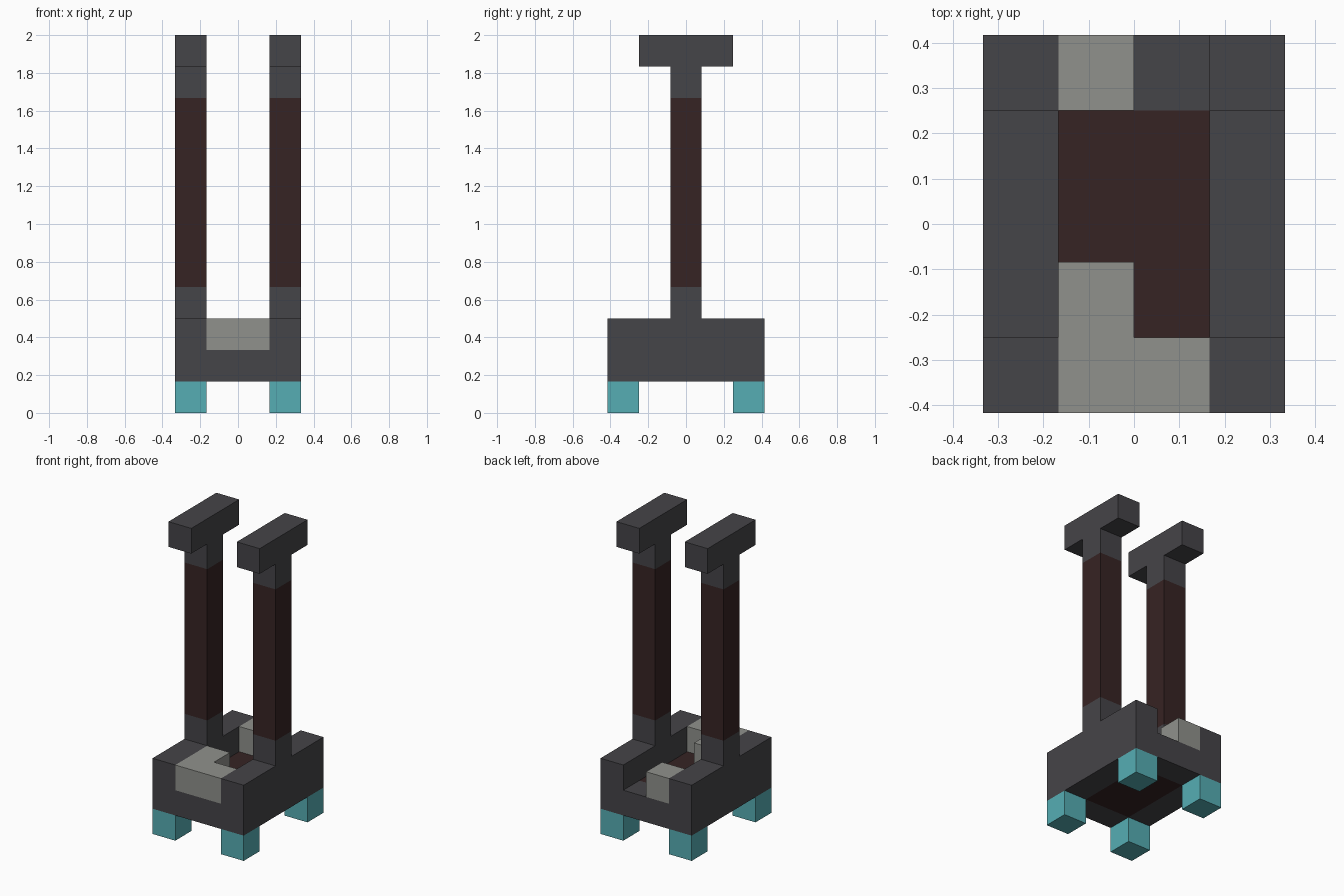
import bpy
import bmesh
from mathutils import Vector

default = bpy.data.objects.get("Cube")
if default:
    bpy.data.objects.remove(default, do_unlink=True)

UNIT = 1 / 6                       # size of one block
ORIGIN = Vector((-2, -2.5, 0))     # grid corner, in blocks


def material(name, rgb):
    mat = bpy.data.materials.new(name)
    mat.use_nodes = True
    mat.diffuse_color = (*rgb, 1)
    mat.node_tree.nodes["Principled BSDF"].inputs["Base Color"].default_value = (*rgb, 1)
    return mat


dark = material("dark grey", (0.060, 0.058, 0.065))
brown = material("dark brown", (0.037, 0.017, 0.017))
light = material("light grey", (0.279, 0.283, 0.262))
teal = material("teal", (0.093, 0.423, 0.456))

parts = {}   # part name -> material
cells = {}   # block position -> part name


def fill(name, mat, xs, ys, zs):
    """Fill a range of blocks; later parts replace earlier ones."""
    parts[name] = mat
    for x in range(*xs):
        for y in range(*ys):
            for z in range(*zs):
                cells[x, y, z] = name


# Base tray with a brown panel let into its floor
fill("base_frame", dark, (0, 4), (0, 5), (1, 2))
fill("floor_panel", brown, (1, 3), (1, 4), (1, 2))

# Light blocks lying in the tray
fill("front_block", light, (1, 3), (0, 1), (2, 3))
fill("front_block", light, (1, 2), (1, 2), (2, 3))
fill("rear_block", light, (1, 2), (4, 5), (2, 3))

# Side walls, posts, crossbars and feet
for side, x in (("right", 0), ("left", 3)):
    col = (x, x + 1)
    fill(side + "_wall", dark, col, (0, 5), (2, 3))
    fill(side + "_post_foot", dark, col, (2, 3), (3, 4))
    fill(side + "_post", brown, col, (2, 3), (4, 10))
    fill(side + "_post_cap", dark, col, (2, 3), (10, 11))
    fill(side + "_crossbar", dark, col, (1, 4), (11, 12))
    for end, y in (("front", 0), ("rear", 4)):
        fill(f"{end}_{side}_foot", teal, col, (y, y + 1), (0, 1))


def build(name, mat):
    """Make one part from the outer faces of its blocks."""
    bm = bmesh.new()
    for pos in [p for p, owner in cells.items() if owner == name]:
        centre = Vector(pos) + Vector((0.5, 0.5, 0.5))
        for axis in range(3):
            for sign in (-1, 1):
                n = Vector((0, 0, 0))
                n[axis] = sign
                if tuple(int(c) for c in Vector(pos) + n) in cells:
                    continue
                u = Vector((0, 0, 0))
                u[(axis + 1) % 3] = 0.5
                v = n.cross(u)
                corners = (-u - v, u - v, u + v, v - u)
                bm.faces.new([bm.verts.new((centre + n / 2 + c + ORIGIN) * UNIT)
                              for c in corners])
    bmesh.ops.remove_doubles(bm, verts=bm.verts, dist=0.001)
    mesh = bpy.data.meshes.new(name)
    bm.to_mesh(mesh)
    bm.free()
    mesh.materials.append(mat)
    bpy.context.collection.objects.link(bpy.data.objects.new(name, mesh))


for part, mat in parts.items():
    build(part, mat)
